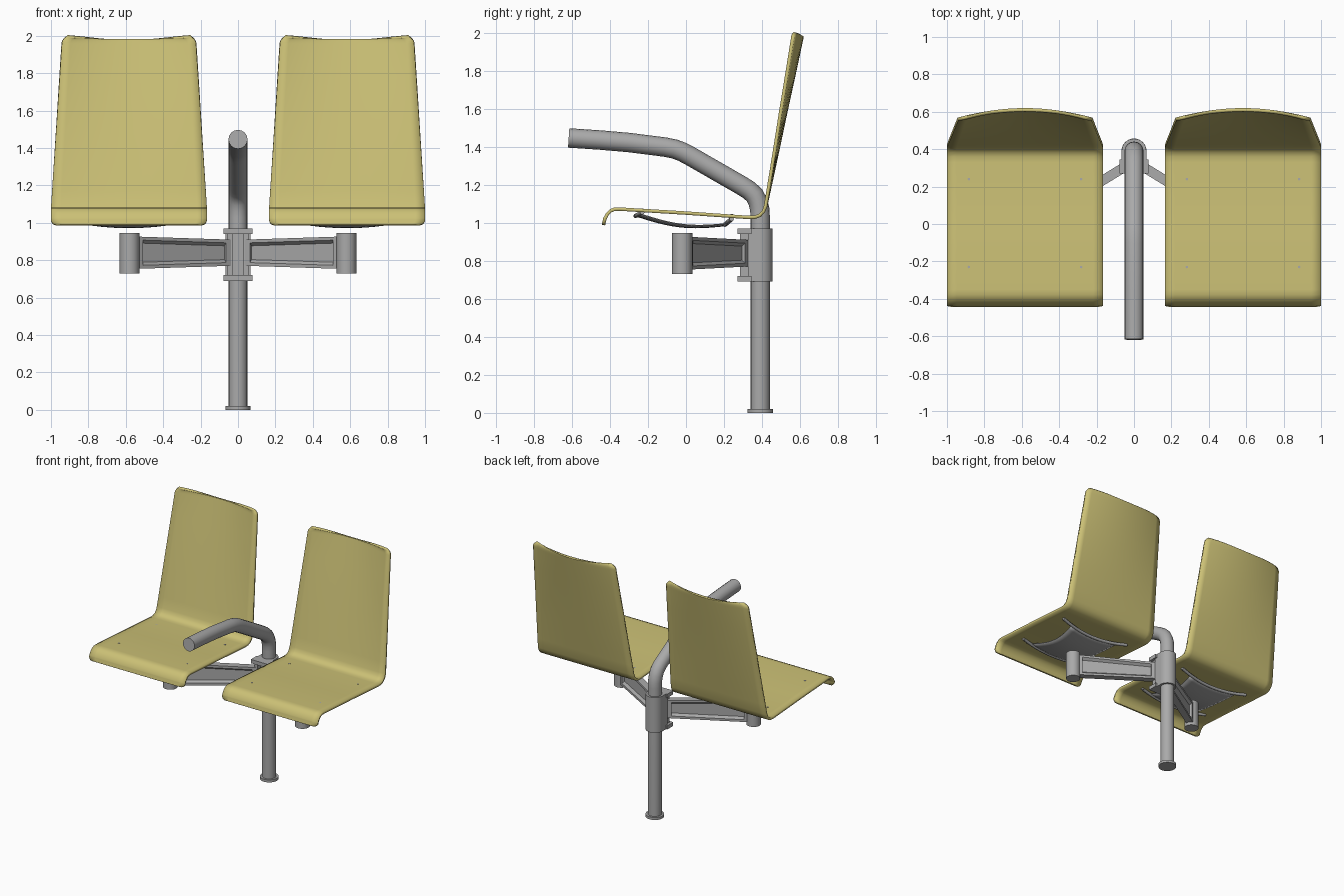
import bpy, bmesh, math
from mathutils import Vector

old = bpy.data.objects.get("Cube")
if old:
    bpy.data.objects.remove(old, do_unlink=True)


def material(name, rgb):
    m = bpy.data.materials.new(name)
    m.use_nodes = True
    m.diffuse_color = (*rgb, 1)
    m.node_tree.nodes["Principled BSDF"].inputs["Base Color"].default_value = (*rgb, 1)
    return m


YELLOW = material("seat yellow", (0.60, 0.53, 0.18))
GREY = material("metal grey", (0.40, 0.40, 0.40))


def add_object(name, bm, mat, smooth=False):
    me = bpy.data.meshes.new(name)
    bm.to_mesh(me)
    bm.free()
    ob = bpy.data.objects.new(name, me)
    bpy.context.collection.objects.link(ob)
    me.materials.append(mat)
    if smooth:
        bpy.ops.object.select_all(action='DESELECT')
        ob.select_set(True)
        bpy.context.view_layer.objects.active = ob
        bpy.ops.object.shade_smooth_by_angle(angle=math.radians(35))
    return ob


def box(name, x, y, z):
    bm = bmesh.new()
    bmesh.ops.create_cube(bm, size=1)
    for v in bm.verts:
        v.co = [(r[0] + r[1]) / 2 + c * (r[1] - r[0]) for c, r in zip(v.co, (x, y, z))]
    return add_object(name, bm, GREY)


def cylinder(name, x, y, z0, z1, r, sides=32):
    bm = bmesh.new()
    bmesh.ops.create_cone(bm, cap_ends=True, segments=sides, radius1=r, radius2=r, depth=z1 - z0)
    bmesh.ops.translate(bm, vec=(x, y, (z0 + z1) / 2), verts=bm.verts)
    return add_object(name, bm, GREY, True)


def tube(name, points, r, resolution=6):
    cu = bpy.data.curves.new(name, 'CURVE')
    cu.dimensions = '3D'
    cu.bevel_depth = r
    cu.bevel_resolution = resolution
    cu.use_fill_caps = True
    sp = cu.splines.new('POLY')
    sp.points.add(len(points) - 1)
    for p, co in zip(sp.points, points):
        p.co = (*co, 1)
    sp.use_smooth = True
    cu.materials.append(GREY)
    ob = bpy.data.objects.new(name, cu)
    bpy.context.collection.objects.link(ob)
    return ob


def grid(rows):
    bm = bmesh.new()
    vs = [[bm.verts.new(c) for c in row] for row in rows]
    for a, b in zip(vs, vs[1:]):
        for j in range(len(a) - 1):
            bm.faces.new((a[j], a[j + 1], b[j + 1], b[j]))
    return bm


def thicken(ob, t, offset):
    mod = ob.modifiers.new("thickness", 'SOLIDIFY')
    mod.thickness = t
    mod.offset = offset


# Side profile of the moulded shell (y, z), front lip to top of the back
PROFILE = [Vector(p) for p in [
    (-.443, .99), (-.435, 1.025), (-.42, 1.052), (-.40, 1.071), (-.378, 1.08), (-.35, 1.081),
    (0, 1.06), (.33, 1.037), (.36, 1.038), (.383, 1.046), (.40, 1.064), (.41, 1.09),
    (.423, 1.17), (.457, 1.38), (.49, 1.59), (.523, 1.79), (.555, 1.99)]]
LENGTHS = [0]
for p, q in zip(PROFILE, PROFILE[1:]):
    LENGTHS.append(LENGTHS[-1] + (q - p).length)
TOTAL = LENGTHS[-1]


def profile_at(s):
    for i in range(len(PROFILE) - 1):
        if s <= LENGTHS[i + 1] or i == len(PROFILE) - 2:
            f = (s - LENGTHS[i]) / (LENGTHS[i + 1] - LENGTHS[i])
            return PROFILE[i].lerp(PROFILE[i + 1], f)


def seat_shell(name, cx):
    r, n = 0.03, 16
    ends = [r * (1 - math.cos(math.pi / 2 * k / 5)) for k in range(6)]
    stations = ends + [s for s in LENGTHS if r < s < TOTAL - r] + [TOTAL - e for e in reversed(ends)]
    rows = []
    for s in stations:
        y, z = profile_at(s)
        t = max(0, (z - 1.08) / 0.91) if y > 0 else 0
        e = min(s, TOTAL - s, r)
        half = 0.417 - 0.062 * t - (r - math.sqrt(max(0, r * r - (r - e) ** 2)))
        row = []
        for j in range(n + 1):
            u = 2 * j / n - 1
            bow = t * (1 - u * u)
            row.append((cx + u * half, y + 0.047 * bow, z - 0.008 * bow))
        rows.append(row)
    ob = add_object(name, grid(rows), YELLOW, True)
    thicken(ob, 0.018, -1)


def under_seat(side, cx):
    # Two bowed rods carrying a sagging thin plate
    n = 12
    for label, y, z, rise in (("front", -.265, 1.036, .018), ("rear", .205, .99, .03)):
        pts = []
        for k in range(n + 1):
            u = 2 * k / n - 1
            pts.append((cx + .31 * u, y + .035 * u * u, z + rise * u * u))
        tube(f"{side}_{label}_rod", pts, 0.012, 2)
    rows = []
    for i in range(n + 1):
        f = i / n
        half = 0.22 - 0.03 * math.sin(math.pi * f)
        row = []
        for j in range(9):
            u = j / 4 - 1
            y = -.265 + .47 * f + .018 * u * u
            z = 1.036 - .052 * f - .032 * math.sin(math.pi * f) + .013 * u * u
            row.append((cx + u * half, y, z))
        rows.append(row)
    thicken(add_object(f"{side}_under_plate", grid(rows), GREY, True), 0.005, 0)
    # Screw heads
    for dx in (-.3, .3):
        for y in (-.23, .24):
            top = 1.081 - (y + .35) * 0.064
            cylinder(f"{side}_screw", cx + dx, y, top - .03, top + .002, .007, 10)


def arm(side, sx):
    # Tapered I-beam with solid end plates
    a, b = Vector((sx * .05, .305, .84)), Vector((sx * .58, -.02, .84))
    along = (b - a).normalized()
    across = Vector((-along.y, along.x, 0))

    def loft(name, f0, f1, web):
        bm = bmesh.new()
        rings = []
        for f in (f0, f1):
            h, w = 0.07 + 0.017 * f, 0.026
            quarter = [(w, h), (w, h - .018), (web, h - .034)]
            right = quarter + [(x, -z) for x, z in reversed(quarter)]
            section = right + [(-x, z) for x, z in reversed(right)]
            c = a.lerp(b, f)
            rings.append([bm.verts.new(c + across * x + Vector((0, 0, z))) for x, z in section])
        m = len(rings[0])
        for i in range(m):
            k = (i + 1) % m
            bm.faces.new((rings[0][i], rings[0][k], rings[1][k], rings[1][i]))
        for ring in rings:
            bm.faces.new(ring)
        bmesh.ops.recalc_face_normals(bm, faces=bm.faces)
        add_object(name, bm, GREY)

    loft(f"{side}_arm", 0, 1, 0.007)
    loft(f"{side}_arm_inner_plate", 0, 0.05, 0.026)
    loft(f"{side}_arm_outer_plate", 0.89, 1, 0.026)
    cylinder(f"{side}_arm_socket", sx * .58, -.02, .73, .945, .053)


for side, sx in (("left", 1), ("right", -1)):
    seat_shell(f"{side}_seat", sx * .583)
    under_seat(side, sx * .583)
    arm(side, sx)
    box(f"{side}_clamp_bar", sorted((sx * .03, sx * .056)), (.285, .34), (.70, .96))

# Post, foot and bent handrail
tube("post_and_handrail", [(0, y, z) for y, z in [
    (.39, .01), (.39, 1.03), (.388, 1.07), (.378, 1.11), (.36, 1.145), (.33, 1.172), (.29, 1.197),
    (.02, 1.352), (-.02, 1.373), (-.06, 1.388), (-.11, 1.398), (-.3, 1.422), (-.45, 1.435),
    (-.617, 1.446)]], 0.051)
cylinder("foot", 0, .39, 0, .02, .067)

# Clamp round the post
cylinder("clamp_collar", 0, .39, .69, .97, .066)
box("clamp_body", (-.066, .066), (.325, .39), (.69, .97))
for name, z in (("lower", (.69, .72)), ("upper", (.94, .97))):
    box(f"{name}_clamp_lug", (-.077, .077), (.27, .345), z)
